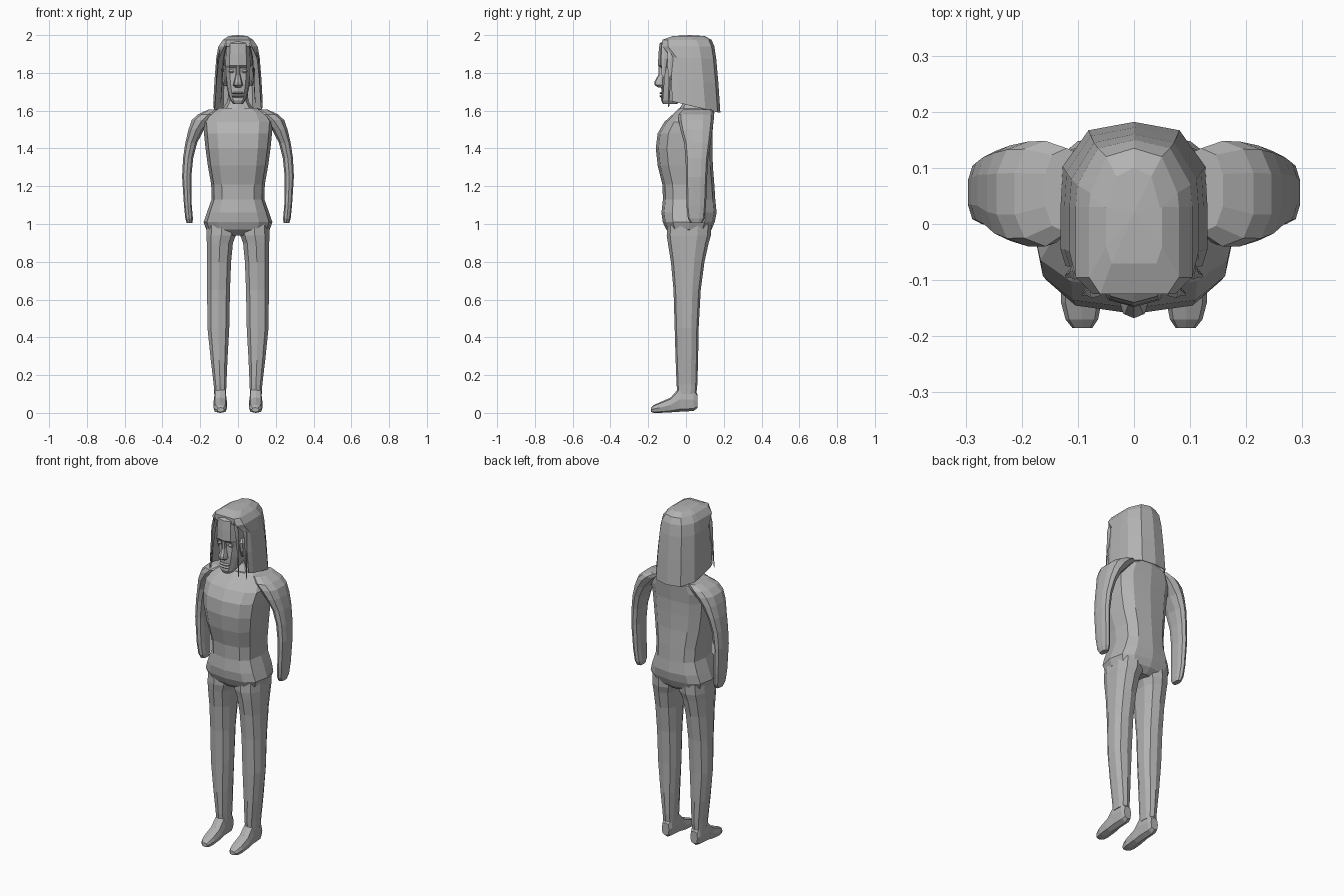
import bpy, bmesh, math

grey = bpy.data.materials.new("plain grey")
grey.diffuse_color = (0.45, 0.45, 0.45, 1)


def finish(name, bm, mirror=False, thickness=0):
    bmesh.ops.recalc_face_normals(bm, faces=bm.faces[:])
    me = bpy.data.meshes.new(name)
    bm.to_mesh(me)
    bm.free()
    me.materials.append(grey)
    ob = bpy.data.objects.new(name, me)
    bpy.context.collection.objects.link(ob)
    if thickness:
        s = ob.modifiers.new("thickness", 'SOLIDIFY')
        s.thickness = thickness
    if mirror:
        ob.modifiers.new("mirror", 'MIRROR')
    return ob


def bridge(bm, a, b, closed=True):
    n = len(a)
    for i in range(n if closed else n - 1):
        j = (i + 1) % n
        bm.faces.new((a[i], a[j], b[j], b[i]))


def section(n, power):
    """Unit rounded polygon with a corner at the front (-v)."""
    pts = []
    for i in range(n):
        t = 2 * math.pi * i / n
        u, v = math.sin(t), -math.cos(t)
        pts.append((math.copysign(abs(u) ** power, u),
                    math.copysign(abs(v) ** power, v)))
    return pts


def loft(name, rings, n=8, power=0.8, mirror=False, along_y=False):
    """rings: (position, u min, u max, v min, v max), stacked along z or y."""
    bm = bmesh.new()
    loops = []
    for p, u0, u1, v0, v1 in rings:
        loop = []
        for u, v in section(n, power):
            a = (u0 + u1) / 2 + u * (u1 - u0) / 2
            b = (v0 + v1) / 2 + v * (v1 - v0) / 2
            loop.append(bm.verts.new((a, p, b) if along_y else (a, b, p)))
        loops.append(loop)
    for a, b in zip(loops, loops[1:]):
        bridge(bm, a, b)
    bm.faces.new(loops[0])
    bm.faces.new(loops[-1])
    return finish(name, bm, mirror)


def centred(rows):
    return [(z, -w, w, y0, y1) for z, w, y0, y1 in rows]


# torso with overhanging hip line and sloping shoulders
loft("torso", centred([
    (0.94, 0.12, -0.07, 0.10), (0.97, 0.168, -0.105, 0.135),
    (1.01, 0.182, -0.123, 0.152), (1.06, 0.165, -0.13, 0.162),
    (1.13, 0.14, -0.122, 0.155), (1.21, 0.142, -0.125, 0.15),
    (1.31, 0.16, -0.15, 0.142), (1.40, 0.172, -0.16, 0.14),
    (1.48, 0.18, -0.15, 0.14), (1.54, 0.185, -0.115, 0.145),
    (1.59, 0.155, -0.06, 0.15), (1.615, 0.105, -0.035, 0.145)]),
    n=12, power=0.72)

# neck
loft("neck", centred([(1.58, 0.10, -0.05, 0.14), (1.62, 0.075, -0.03, 0.12),
                      (1.65, 0.055, -0.01, 0.11), (1.74, 0.05, -0.01, 0.10)]))

# arms with rounded shoulders and mitten ends
loft("arm", [
    (1.005, 0.24, 0.272, 0.025, 0.085), (1.03, 0.238, 0.28, 0.01, 0.098),
    (1.10, 0.244, 0.287, 0.002, 0.106), (1.25, 0.246, 0.297, 0.0, 0.112),
    (1.35, 0.236, 0.292, -0.002, 0.118), (1.43, 0.215, 0.28, -0.01, 0.13),
    (1.50, 0.178, 0.264, -0.03, 0.14), (1.55, 0.13, 0.247, -0.04, 0.147),
    (1.58, 0.10, 0.215, -0.04, 0.148), (1.605, 0.08, 0.16, -0.015, 0.135)],
    n=10, mirror=True)

# legs
loft("leg", [
    (0.10, 0.062, 0.128, -0.045, 0.055), (0.15, 0.06, 0.13, -0.05, 0.06),
    (0.28, 0.054, 0.146, -0.055, 0.064), (0.45, 0.044, 0.164, -0.06, 0.067),
    (0.65, 0.04, 0.166, -0.066, 0.078), (0.80, 0.034, 0.166, -0.08, 0.098),
    (0.90, 0.024, 0.168, -0.096, 0.12), (0.94, 0.008, 0.17, -0.102, 0.132),
    (1.0, 0.002, 0.168, -0.10, 0.135)], n=10, mirror=True)

# feet, built from heel to toe
loft("foot", [
    (0.06, 0.07, 0.118, 0.025, 0.10), (0.04, 0.062, 0.126, 0.01, 0.13),
    (-0.035, 0.06, 0.128, 0.006, 0.135), (-0.08, 0.058, 0.13, 0.003, 0.082),
    (-0.14, 0.058, 0.13, 0.0, 0.055), (-0.17, 0.064, 0.122, 0.0, 0.042),
    (-0.185, 0.074, 0.11, 0.005, 0.028)], n=8, power=0.7,
    mirror=True, along_y=True)

# head: narrow jaw, recessed eyes, projecting brow
loft("head", centred([
    (1.635, 0.026, -0.122, -0.05), (1.655, 0.04, -0.132, -0.02),
    (1.69, 0.052, -0.13, 0.04), (1.74, 0.063, -0.132, 0.10),
    (1.80, 0.07, -0.127, 0.11), (1.825, 0.071, -0.132, 0.12),
    (1.84, 0.073, -0.148, 0.12), (1.90, 0.07, -0.146, 0.12),
    (1.955, 0.066, -0.14, 0.10), (1.975, 0.055, -0.115, 0.08)]),
    n=12, power=0.68)

# nose and lips
loft("nose", centred([
    (1.722, 0.014, -0.145, -0.11), (1.735, 0.026, -0.166, -0.11),
    (1.752, 0.022, -0.168, -0.11), (1.79, 0.012, -0.146, -0.11),
    (1.84, 0.011, -0.146, -0.11)]), n=8)
for name, z in (("lower_lip", 1.677), ("upper_lip", 1.693)):
    loft(name, centred([(z - 0.006, 0.026, -0.134, -0.11),
                        (z, 0.032, -0.142, -0.11),
                        (z + 0.006, 0.024, -0.134, -0.11)]))

# eyes and ears beside the face
loft("eye", [(1.80, 0.026, 0.042, -0.124, -0.10),
             (1.808, 0.018, 0.05, -0.13, -0.10),
             (1.818, 0.024, 0.044, -0.124, -0.10)], mirror=True)
loft("ear", [(1.73, 0.06, 0.076, -0.06, -0.04),
             (1.77, 0.06, 0.088, -0.08, -0.03),
             (1.82, 0.06, 0.09, -0.09, -0.02),
             (1.84, 0.06, 0.078, -0.07, -0.04)], mirror=True)

# long hair: an open-fronted shell, closed over the crown, hem sloping back
bm = bmesh.new()
loops = []
for z, w, yf, yb, slope, front in [
        (1.632, 0.131, -0.075, 0.182, 0.235, 0.93),
        (1.76, 0.124, -0.076, 0.172, 0.12, 0.92),
        (1.88, 0.115, -0.08, 0.16, 0.03, 0.88),
        (1.94, 0.104, -0.125, 0.15, 0, 0.7),
        (1.975, 0.08, -0.125, 0.135, 0, 0.75),
        (1.995, 0.05, -0.07, 0.10, 0, 0.8)]:
    half = [(w * front, yf), (w, yf + 0.03), (w, 0.03), (w * 0.97, yb - 0.08),
            (w * 0.62, yb - 0.015)]
    pts = half + [(0, yb)] + [(-x, y) for x, y in reversed(half)]
    loops.append([bm.verts.new((x, y, z - slope * y)) for x, y in pts])
for i, (a, b) in enumerate(zip(loops, loops[1:])):
    bridge(bm, a, b, closed=i >= 3)
crown = [bm.verts.new((0, y, 2.0)) for y in (0.02,)][0]
top = loops[-1]
for i in range(len(top)):
    bm.faces.new((top[i], top[(i + 1) % len(top)], crown))
finish("hair", bm, thickness=0.004)

# thin loose strands framing the face
for name, x, y, low in (("front_strand", 0.078, -0.128, 1.64),
                        ("side_strand", 0.108, -0.095, 1.62)):
    loft(name, [(low, x + 0.012, x + 0.015, y, y + 0.006),
                (1.78, x + 0.002, x + 0.008, y, y + 0.016),
                (1.88, x - 0.006, x + 0.002, y - 0.004, y + 0.03),
                (1.955, x - 0.022, x - 0.014, y, y + 0.03)],
         n=4, power=1, mirror=True)
